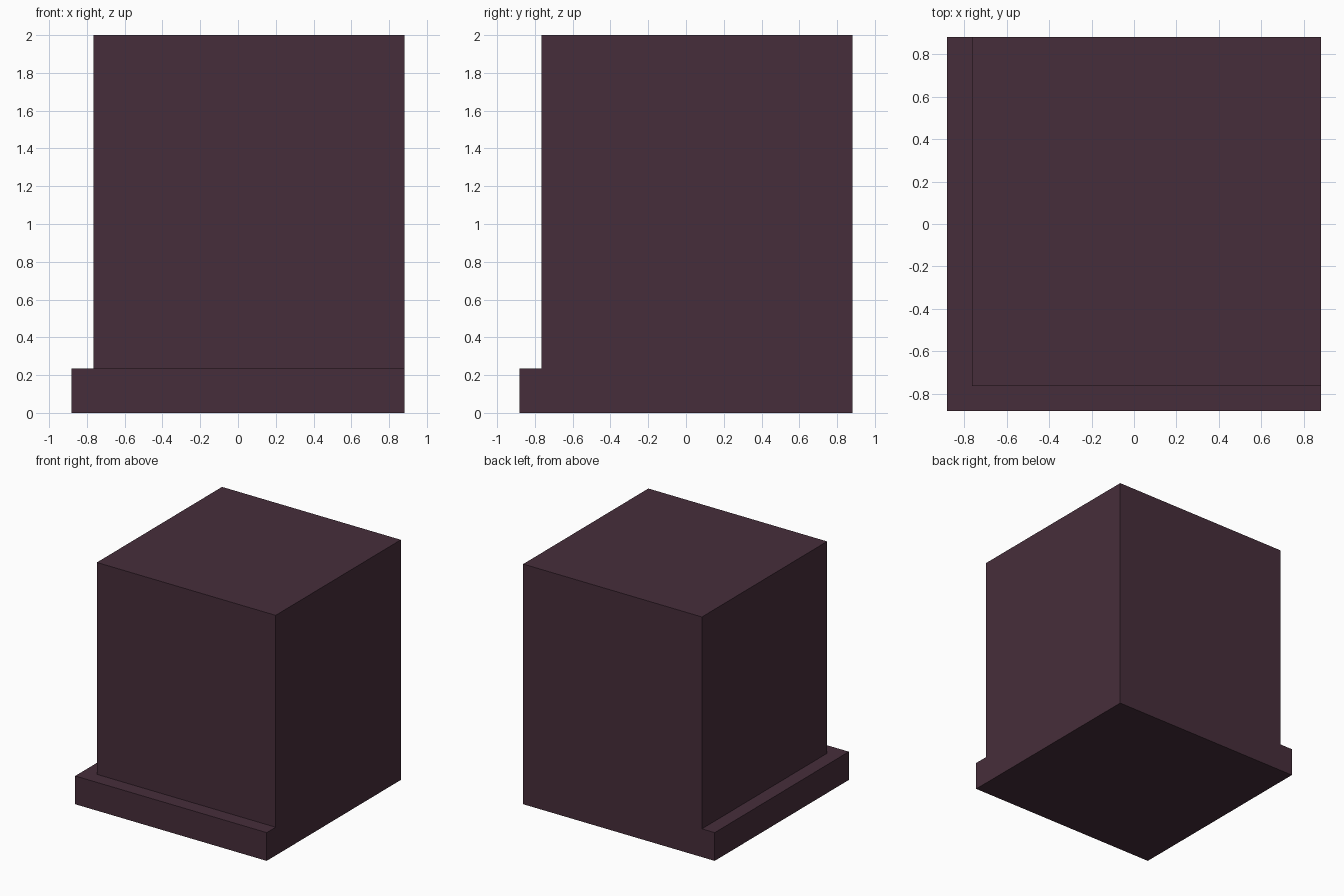
import bpy

if "Cube" in bpy.data.objects:
    bpy.data.objects.remove(bpy.data.objects["Cube"])

U = 2 / 17          # model grid unit: block is 15 x 15 x 17 units
H = 7.5 * U         # half width


def box(name, lo, hi):
    bpy.ops.mesh.primitive_cube_add(size=1, location=[(a + b) / 2 for a, b in zip(lo, hi)])
    ob = bpy.context.object
    ob.name = name
    ob.scale = [b - a for a, b in zip(lo, hi)]
    bpy.ops.object.transform_apply(location=True, rotation=True, scale=True)
    return ob


plum = bpy.data.materials.new("dark plum")
plum.diffuse_color = (0.062, 0.027, 0.043, 1)
plum.use_nodes = True
plum.node_tree.nodes["Principled BSDF"].inputs["Base Color"].default_value = plum.diffuse_color

# Full block, including the plinth step
block = box("corner_pillar", (-H, -H, 0), (H, H, 2))
block.data.materials.append(plum)

# Trim the left and front sides above the plinth
cutters = [
    box("left_trim", (-H - 1, -H - 1, 2 * U), (-H + U, H + 1, 3)),
    box("front_trim", (-H - 1, -H - 1, 2 * U), (H + 1, -H + U, 3)),
]
bpy.context.view_layer.objects.active = block
for c in cutters:
    c.hide_render = True
    c.data.materials.append(plum)
    mod = block.modifiers.new(c.name, 'BOOLEAN')
    mod.operation = 'DIFFERENCE'
    mod.solver = 'EXACT'
    mod.object = c
    bpy.ops.object.modifier_apply(modifier=mod.name)
for c in cutters:
    bpy.data.objects.remove(c)
